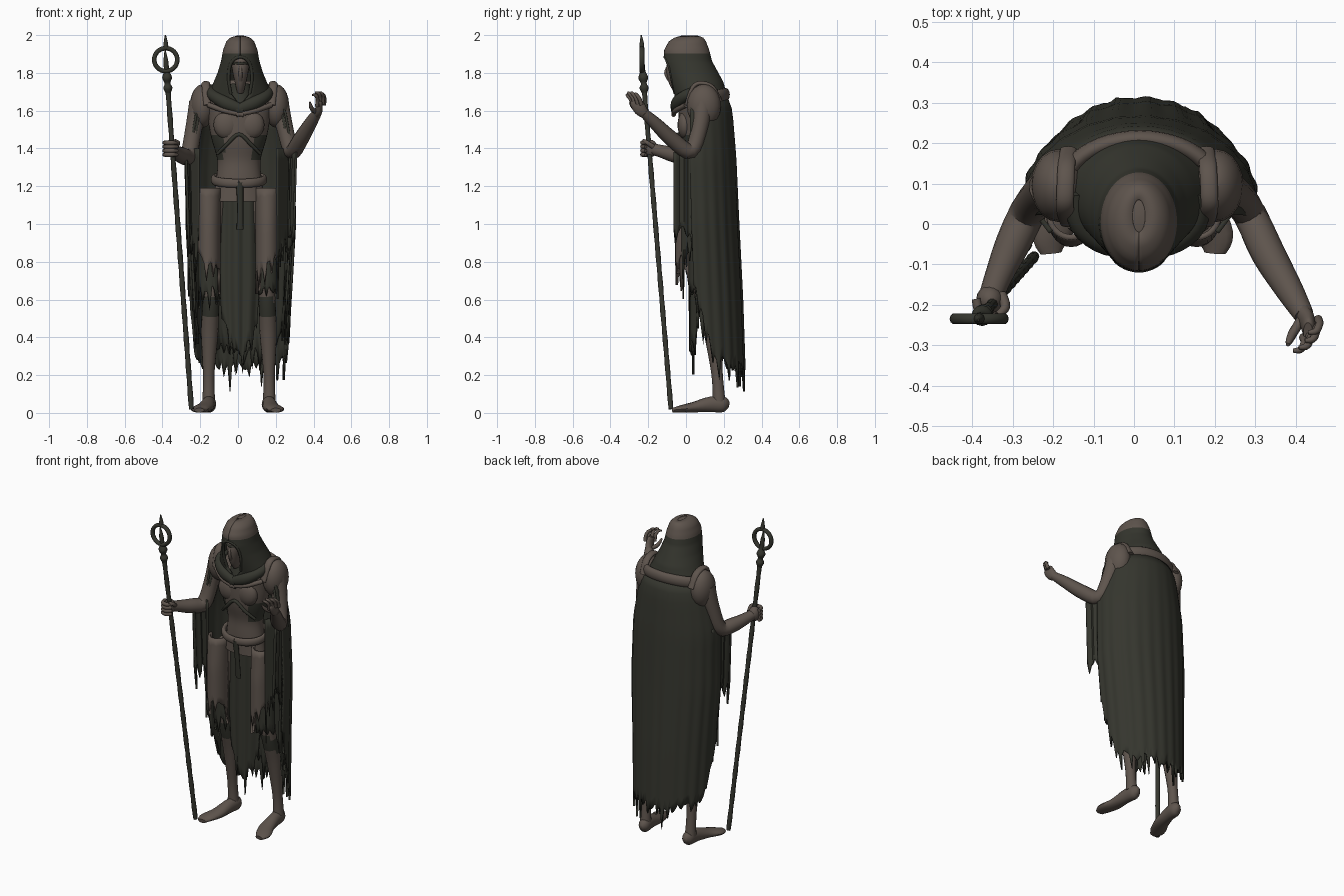
import bpy, math, random
from mathutils import Vector
random.seed(4)

def material(name, col):
    m = bpy.data.materials.new(name)
    m.diffuse_color = (*col, 1)
    return m
BROWN = material("worn brown", (0.112, 0.089, 0.074))
DARK = material("dark olive cloth", (0.035, 0.036, 0.027))

def make(name, verts, faces, mat, rule=None, thick=0):
    """Mesh object; rule(center) True -> dark second slot."""
    me = bpy.data.meshes.new(name)
    me.from_pydata([tuple(v) for v in verts], [], faces)
    me.materials.append(mat)
    me.materials.append(DARK if mat is BROWN else BROWN)
    for p in me.polygons:
        p.use_smooth = True
        if rule and rule(p.center):
            p.material_index = 1
    me.set_sharp_from_angle(angle=math.radians(50))
    ob = bpy.data.objects.new(name, me)
    bpy.context.collection.objects.link(ob)
    if thick:
        s = ob.modifiers.new("thickness", 'SOLIDIFY')
        s.thickness, s.offset = thick, 0
    return ob

def interp(table, z):
    """Rows (z, a, b, ...) with z falling; linear lookup."""
    if z >= table[0][0]:
        return table[0][1:]
    for a, b in zip(table, table[1:]):
        if z >= b[0]:
            t = (a[0] - z) / (a[0] - b[0])
            return [p + (q - p) * t for p, q in zip(a[1:], b[1:])]
    return table[-1][1:]

def spline(pts, sub):
    """Catmull-Rom resampling of tuples of any length."""
    out = []
    for i in range(len(pts) - 1):
        p = [pts[max(i - 1, 0)], pts[i], pts[i + 1], pts[min(i + 2, len(pts) - 1)]]
        for k in range(sub):
            t = k / sub
            out.append([0.5 * (2 * b + (c - a) * t + (2 * a - 5 * b + 4 * c - d) * t * t
                        + (3 * b - a - 3 * c + d) * t ** 3) for a, b, c, d in zip(*p)])
    return out + [list(pts[-1])]

def tube(name, pts, mat, up=(0, 0, 1), n=14, sub=4, rule=None):
    """Sweep through (x, y, z, half_width, half_height) points."""
    pts = spline([tuple(p) if len(p) == 5 else (*p, p[3]) for p in pts], sub)
    verts, faces = [], []
    for i, p in enumerate(pts):
        t = Vector(pts[min(i + 1, len(pts) - 1)][:3]) - Vector(pts[max(i - 1, 0)][:3])
        side = t.normalized().cross(Vector(up)).normalized()
        upv = side.cross(t).normalized()
        for k in range(n):
            a = 2 * math.pi * k / n
            verts.append(Vector(p[:3]) + side * math.cos(a) * p[3] + upv * math.sin(a) * p[4])
    for i in range(len(pts) - 1):
        for k in range(n):
            j = (k + 1) % n
            faces.append((i * n + k, i * n + j, i * n + n + j, i * n + n + k))
    faces.append(tuple(range(n))[::-1])
    faces.append(tuple(range(len(verts) - n, len(verts))))
    return make(name, verts, faces, mat, rule)

def sheet(name, f, top, bot, amp, mat, nu=48, nv=16, thick=0.012, rule=None):
    """Hanging cloth: f(u, z) -> (x, y), u in -1..1, torn lower edge."""
    verts, faces = [], []
    for i in range(nu + 1):
        u = 2 * i / nu - 1
        low = (bot(u) if callable(bot) else bot) - amp * random.random() * (1 if i % 3 == 1 else 0.3)
        for j in range(nv + 1):
            z = top + (low - top) * j / nv
            verts.append((*f(u, z), z))
    for i in range(nu):
        for j in range(nv):
            a = i * (nv + 1) + j
            faces.append((a, a + 1, a + nv + 2, a + nv + 1))
    return make(name, verts, faces, mat, rule, thick)

def blob(name, c, r, mat, n=16):
    """Ellipsoid made as a vertical sweep."""
    pts = [(c[0], c[1], c[2] + r[2] * math.cos(a), max(r[0] * math.sin(a), .001), max(r[1] * math.sin(a), .001))
           for a in [math.pi * k / 10 for k in range(11)]]
    return tube(name, pts, mat, (0, 1, 0), n, 1)

UPY = (0, 1, 0)
# torso with dark flanks
tube("torso", [(.005, .07, 1.12, .14, .08), (.005, .07, 1.24, .12, .08), (.005, .07, 1.34, .115, .08),
     (.005, .065, 1.45, .145, .1), (.005, .065, 1.56, .165, .105), (.005, .07, 1.65, .17, .1), (.01, .07, 1.76, .06, .06)],
     BROWN, UPY, 32, 5, lambda c: 1.34 < c.z < 1.47 and abs(c.x) > .075)
for s in (-1, 1):
    blob("chest_plate", (.005 + s * .065, -.005, 1.525), (.07, .04, .075), BROWN)
tube("rib_arch", [(-.11, .005, 1.37, .008), (-.06, -.028, 1.42, .01), (.005, -.04, 1.475, .01),
     (.07, -.028, 1.42, .01), (.12, .005, 1.37, .008)], DARK)

# belt and hanging strap
tube("belt", [(.005 + .135 * math.sin(a), .065 - .1 * math.cos(a), 1.235 - .02 * math.cos(a), .014, .024)
     for a in [2 * math.pi * k / 12 for k in range(13)]], BROWN)
tube("belt_strap", [(.008, -.04, 1.22, .02, .01), (.012, -.025, 1.1, .016, .01), (.01, -.01, .97, .018, .008)], DARK, UPY)

# legs, feet, thigh guards
for s in (-1, 1):
    o = .01 if s > 0 else 0
    tube("leg", [(s * .12, .08, 1.15, .06), (s * .135, .085, .85, .055), (s * .142 + o, .09, .62, .045),
         (s * .15 + o, .14, .42, .045), (s * .155 + o, .165, .2, .03), (s * .155 + o, .175, .06, .034)],
         BROWN, UPY, 16, 6, lambda c: .5 < c.z < .6)
    tx = -.205 if s < 0 else .2
    tube("foot", [(s * .15 + o, .228, .04, .012, .015), (s * .15 + o, .2, .045, .034, .042), (s * .157 + o, .13, .045, .036, .042),
         (s * .175, .04, .03, .045, .028), (tx, -.03, .02, .046, .019), (tx, -.072, .014, .026, .012)], BROWN)
    sheet("thigh_guard", lambda u, z: (s * .155 + .055 * math.sin(u * 1.7), .025 - .075 * math.cos(u * 1.7) * (.7 + .3 * min(1, (1.25 - z) * 4))),
          1.19, lambda u: .82 + .06 * s * u, .16, BROWN, 16, 10, .014)
    sheet("knee_rag", lambda u, z: (s * .15 + .055 * math.sin(u * 1.7), .07 - .05 * math.cos(u * 1.7)),
          1.1, .68, .16, DARK, 14, 8)

# loincloth
sheet("loincloth", lambda u, z: (.01 + u * interp([(1.2, .1), (.7, .105), (.2, .075)], z)[0],
      .03 + .008 * math.sin(u * 9) + .03 * u * u), 1.22, lambda u: .34 + .2 * abs(u) ** 2, .15, DARK, 22, 14)

# cape
CAPE = [(1.67, .2, .05, .165), (1.6, .235, .05, .19), (1.35, .28, .05, .21), (1.0, .285, .06, .215), (.6, .262, .075, .22), (.1, .24, .1, .212)]
def cape(u, z):
    rx, cy, ry = interp(CAPE, z)
    a = u * math.radians(98)
    r = 1 + .012 * math.sin(u * 40) * min(1, (1.7 - z) * 1.2)
    return .015 + rx * r * math.sin(a), cy + ry * r * math.cos(a)
sheet("cape", cape, 1.67, lambda u: .27 + .1 * u * u + .35 * max(0, abs(u) - .75) * 4, .16, DARK, 72, 24)
sheet("cape_lining", lambda u, z: ((cape(u * .93, z)[0] - .015) * .93 + .015, cape(u * .93, z)[1] - .02),
      1.6, lambda u: .36 + .2 * u * u, .2, DARK, 48, 12)

# arms, sleeves and shoulder guards
tube("right_arm", [(-.205, .09, 1.64, .055), (-.235, .07, 1.5, .045), (-.262, .03, 1.365, .045),
     (-.3, -.05, 1.365, .043), (-.335, -.13, 1.385, .034), (-.355, -.185, 1.4, .03)], BROWN, (1, 0, .2))
tube("left_arm", [(.215, .09, 1.64, .055), (.25, .07, 1.5, .045), (.285, .025, 1.385, .042),
     (.33, -.07, 1.445, .042), (.385, -.165, 1.535, .034), (.42, -.225, 1.59, .025)], BROWN, (1, 0, .2))
for s in (-1, 1):
    sheet("sleeve_rag", lambda u, z: (s * (.275 - .015 * u) + .006 * math.sin(u * 12) + .012 + s * (z - 1.3) * .03, .02 + .085 * u),
          1.38, lambda u: 1.0 - .25 * max(0, u), .2, DARK, 16, 10)
    sheet("inner_sleeve_rag", lambda u, z: (s * .235 + .03 * u, .02 + .04 * s * u), 1.4, .95, .4, DARK, 14, 10)
    blob("shoulder_guard", (s * .195 + .008, .095, 1.625), (.068, .09, .115), BROWN, 20)
    tube("shoulder_lip", [(s * .17 + .008, .0, 1.63, .008, .02), (s * .178 + .008, .035, 1.72, .012, .022), (s * .178 + .008, .075, 1.745, .012, .022),
         (s * .175 + .008, .14, 1.725, .012, .022), (s * .17 + .008, .185, 1.65, .008, .02)], BROWN, (1, 0, 0))
    tube("shawl_fold", [(s * .15 + .01, .08, 1.71, .03), (s * .14 + .01, .0, 1.68, .03), (s * .075 + .01, -.05, 1.64, .028, .035),
         (.01 - s * .02, -.062, 1.605, .018, .024)], DARK)
    tube("shawl_hem", [(s * .165 + .01, .0, 1.63, .014), (s * .08 + .01, -.055, 1.6, .014), (.01 - s * .02, -.066, 1.578, .012)], BROWN)
tube("back_collar", [(.015 + .195 * math.sin(a), .075 + .135 * math.cos(a), 1.655 + .03 * math.cos(a), .022, .035)
     for a in [math.radians(d) for d in range(-90, 91, 30)]], BROWN)

# hood, open at the face
HOOD = [(1.992, -.02, .06, .015), (1.985, -.05, .085, .045), (1.965, -.085, .1, .068), (1.92, -.11, .117, .085), (1.86, -.112, .132, .096),
        (1.8, -.1, .165, .114), (1.75, -.085, .192, .135), (1.68, -.06, .212, .165), (1.64, -.05, .21, .17)]
GAP = [(1.885, 0), (1.87, .035), (1.83, .056), (1.75, .062), (1.69, .05), (1.64, .01)]
def hood(u, z):
    y0, y1, rx = interp(HOOD, z)
    gap = math.asin(min(.9, interp(GAP, z)[0] / rx))
    a = u * (math.pi - gap)
    return .012 + rx * math.sin(a), (y0 + y1) / 2 + (y1 - y0) / 2 * math.cos(a)
sheet("hood", hood, 1.992, 1.65, 0, DARK, 48, 34, .012, lambda c: c.z > 1.9)
blob("hood_crown", (.012, .02, 1.975), (.055, .07, .02), BROWN)
tube("hood_rim", [(*hood(u, z), z, .009) for u, z in [(-1, 1.69), (-1, 1.76), (-1, 1.83), (-1, 1.87), (0.999, 1.885),
     (1, 1.87), (1, 1.83), (1, 1.76), (1, 1.69)]], DARK, UPY, 8)

# masked face with eye slit
tube("face", [(.013, -.02, 1.9, .04, .04), (.013, -.045, 1.86, .048, .05), (.013, -.05, 1.81, .043, .055),
     (.013, -.045, 1.75, .03, .045), (.013, -.03, 1.7, .018, .03)], BROWN, UPY, 18)
tube("eye_slit", [(-.03, -.078, 1.852, .006), (.013, -.098, 1.85, .007), (.056, -.078, 1.852, .006)], DARK, n=8)
tube("nose", [(.013, -.094, 1.84, .006), (.013, -.106, 1.8, .01), (.013, -.085, 1.76, .012)], BROWN, UPY, 10)
tube("neck", [(.01, .03, 1.74, .055), (.01, .02, 1.62, .075)], DARK, UPY)

# staff
def staff(z):
    t = z / 2
    return -.245 - .147 * t, -.078 - .167 * t, z
tube("staff_shaft", [(*staff(.02 + 1.76 * k / 24), .0125 + .002 * (k % 2)) for k in range(25)], DARK, UPY, 10, 2)
tube("staff_collar", [(*staff(z), r) for z, r in [(1.69, .012), (1.72, .024), (1.745, .015), (1.775, .026), (1.81, .014), (1.86, .013), (1.92, .003)]], DARK, UPY, 12)
hx, hy, hz = staff(1.87)
tube("staff_ring", [(hx + .061 * math.sin(a), hy, hz + .061 * math.cos(a), .012, .014)
     for a in [2 * math.pi * k / 16 for k in range(17)]], DARK, UPY, 10, 2)
tube("staff_tip", [(hx, hy, 1.925, .014), (hx, hy, 1.955, .012), (hx - .002, hy - .003, 2.0, .003)], DARK, UPY, 10)

# gripping hand
gx, gy, gz = staff(1.4)
blob("fist", (gx - .008, gy + .008, gz), (.034, .036, .046), BROWN)
for k in range(4):
    z = gz + .03 - .021 * k
    tube("grip_finger", [(gx - .042, gy + .01, z, .011), (gx - .032, gy - .026, z, .012), (gx, gy - .036, z, .012), (gx + .027, gy - .018, z, .009)], BROWN, n=8)
tube("grip_thumb", [(gx + .02, gy + .02, gz + .01, .014), (gx + .03, gy - .01, gz + .03, .012), (gx + .012, gy - .03, gz + .042, .009)], BROWN, n=8)

# raised open hand
tube("palm", [(.413, -.21, 1.575, .022), (.428, -.24, 1.605, .034, .02), (.432, -.262, 1.64, .034, .016), (.43, -.268, 1.655, .026, .012)], BROWN, (1, 0, 0))
for x, y, z in [(.455, -.235, 1.655), (.447, -.255, 1.66), (.432, -.272, 1.66), (.418, -.28, 1.648)]:
    tube("finger", [(x, y, z - .025, .011), (x + .003, y - .012, z + .01, .01), (x - .006, y - .03, z + .032, .009), (x - .025, y - .033, z + .036, .005)], BROWN, UPY, 8)
tube("thumb", [(.415, -.235, 1.595, .014), (.395, -.265, 1.605, .012), (.385, -.285, 1.625, .01), (.38, -.298, 1.645, .005)], BROWN, UPY, 8)
